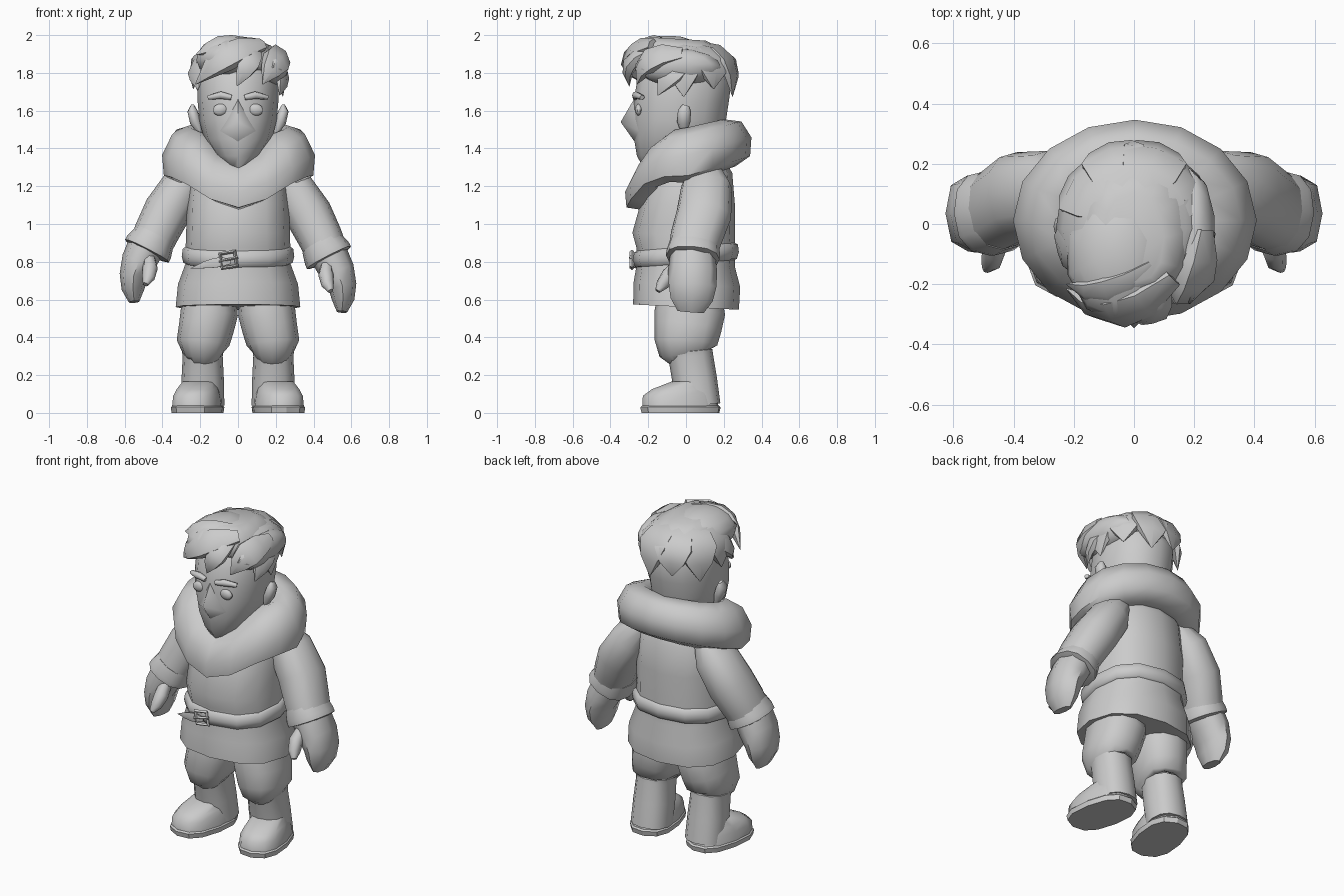
import bpy, bmesh, math
from mathutils import Vector, Matrix

cube = bpy.data.objects.get("Cube")
if cube:
    bpy.data.objects.remove(cube, do_unlink=True)

grey = bpy.data.materials.new("light_grey")
grey.use_nodes = True
grey.diffuse_color = (0.6, 0.6, 0.6, 1)
grey.node_tree.nodes["Principled BSDF"].inputs["Base Color"].default_value = (0.6, 0.6, 0.6, 1)


def finish(name, bm, angle=55):
    bmesh.ops.recalc_face_normals(bm, faces=bm.faces)
    me = bpy.data.meshes.new(name)
    bm.to_mesh(me)
    bm.free()
    ob = bpy.data.objects.new(name, me)
    bpy.context.collection.objects.link(ob)
    me.materials.append(grey)
    bpy.ops.object.select_all(action='DESELECT')
    ob.select_set(True)
    bpy.context.view_layer.objects.active = ob
    bpy.ops.object.shade_smooth_by_angle(angle=math.radians(angle))
    return ob


def loft(name, rings, closed=False, angle=55):
    """Skin a list of equal rings; cap the ends unless closed."""
    bm = bmesh.new()
    rows = [[bm.verts.new(p) for p in r] for r in rings]
    n = len(rows[0])
    pairs = list(zip(rows, rows[1:])) + ([(rows[-1], rows[0])] if closed else [])
    for a, b in pairs:
        for i in range(n):
            j = (i + 1) % n
            bm.faces.new((a[i], a[j], b[j], b[i]))
    if not closed:
        bm.faces.new(rows[0])
        bm.faces.new(rows[-1])
    return finish(name, bm, angle)


def spow(v, p):
    return math.copysign(abs(v) ** p, v) if abs(v) > 1e-6 else 0


def ring(c, u, v, n=12, p=0.85):
    out = []
    for i in range(n):
        a = 2 * math.pi * i / n - math.pi / 2
        out.append(c + u * spow(math.cos(a), p) + v * spow(math.sin(a), p))
    return out


def stack(name, rows, x=0, slope=0, p=0.85, angle=55):
    """Upright body from rows of (z, centre y, half width, half depth)."""
    return loft(name, [ring(Vector((x, cy, z)), Vector((rx, 0, 0)), Vector((0, ry, ry * slope)), 12, p)
                       for z, cy, rx, ry in rows], angle=angle)


def tube(name, rows, n=12, p=0.85):
    """Limb along a path of (point, in-plane radius, depth radius)."""
    pts = [Vector(r[0]) for r in rows]
    rings = []
    for i, (c, r1, r2) in enumerate(rows):
        d = (pts[min(i + 1, len(pts) - 1)] - pts[max(i - 1, 0)]).normalized()
        u = Vector((0, 1, 0)).cross(d).normalized()
        rings.append(ring(pts[i], u * r1, d.cross(u) * r2, n, p))
    return loft(name, rings)


def ball(name, loc, size, rot=0):
    bm = bmesh.new()
    bmesh.ops.create_uvsphere(bm, u_segments=10, v_segments=8, radius=1)
    bm.transform(Matrix.Translation(loc) @ Matrix.Rotation(rot, 4, 'Y') @ Matrix.Diagonal((*size, 1)))
    return finish(name, bm)


def lock(name, root, mid, tip, w, t, centre=(0, 0, 1.72)):
    """Pointed leaf-shaped strand curving over the head."""
    a, b, c = (Vector(q) for q in (root, mid, tip))
    rings = []
    for i, k in enumerate((0.45, 0.85, 1, 0.68, 0.03)):
        s = i / 4
        pt = a * (2 * s * s - 3 * s + 1) + b * (4 * s - 4 * s * s) + c * (2 * s * s - s)
        d = (a * (4 * s - 3) + b * (4 - 8 * s) + c * (4 * s - 1)).normalized()
        side = d.cross(pt - Vector(centre)).normalized()
        rings.append(ring(pt, side * w * k, side.cross(d) * t * k, 6, 1))
    return loft(name, rings, angle=50)


# Tunic and belt
stack("tunic", [(.56, 0, .33, .28), (.68, .005, .318, .282), (.79, 0, .278, .258),
                (.86, 0, .278, .262), (.94, -.012, .275, .272), (1.1, .01, .27, .25), (1.28, .03, .25, .215),
                (1.4, .02, .16, .16)], slope=-.05)
stack("belt", [(.785, 0, .27, .25), (.795, 0, .29, .27), (.83, 0, .298, .28), (.87, 0, .292, .275),
               (.885, 0, .27, .25)], slope=.08)
lock("belt_tail", (-.04, -.285, .80), (-.12, -.28, .795), (-.25, -.24, .765), .03, .012, (0, 0, .8))
frame = [ring(Vector((-.05, -.286, .81)) + Vector((math.cos(a), 0, math.sin(a))) * .055,
              Vector((math.cos(a), 0, math.sin(a))) * .012, Vector((0, .012, 0)), 4, 1)
         for a in (math.pi * (k / 2 + .3) for k in range(4))]
loft("belt_buckle", frame, closed=True, angle=20)
tube("buckle_prong", [((.0, -.293, .825), .008, .008), ((-.1, -.293, .80), .006, .006)], 4)

# Thick fur collar, dipping to a point at the front
collar = []
for k in range(16):
    a = 2 * math.pi * k / 16 - math.pi / 2
    c, s = math.cos(a), math.sin(a)
    z = 1.365 + (.065 * s if s > 0 else -.165 * s ** 4)
    out = Vector((c, s, .25 * s)).normalized()
    up = Vector((-.2 * c, -.25 * s, 1)).normalized()
    collar.append(ring(Vector((.287 * c + .003, .012 + .22 * s, z)), out * .118, up * (.15 - .022 * abs(s)), 8, .88))
loft("fur_collar", collar, closed=True)

# Head and face
stack("head", [(1.29, -.12, .05, .1), (1.36, -.07, .12, .19), (1.45, -.045, .18, .23), (1.55, -.035, .205, .247),
               (1.65, -.025, .214, .252), (1.75, -.01, .214, .25), (1.87, 0, .19, .2), (1.94, 0, .1, .1)], p=.92)
bm = bmesh.new()
nose = [bm.verts.new(q) for q in ((0, -.27, 1.67), (-.1, -.245, 1.49), (0, -.268, 1.43), (.1, -.245, 1.49),
                                  (0, -.346, 1.54))]
for i in range(4):
    bm.faces.new((nose[i], nose[(i + 1) % 4], nose[4]))
bm.faces.new(nose[:4])
finish("nose", bm, 80)
for s, side in ((1, "left"), (-1, "right")):
    ball(side + "_eye", (s * .093, -.25, 1.605), (.042, .02, .032), s * .15)
    tube(side + "_eyebrow", [((s * .035, -.268, 1.67), .014, .015), ((s * .09, -.266, 1.682), .02, .02),
                             ((s * .155, -.232, 1.67), .012, .014)], 8)
    tube(side + "_ear", [((s * .2, -.01, 1.48), .012, .015), ((s * .225, -.012, 1.54), .03, .035),
                         ((s * .242, -.008, 1.60), .026, .035), ((s * .24, .0, 1.628), .01, .018)], 8)

# Hair: cap, swept masses, hanging locks and fringe
stack("hair_cap", [(1.80, .0, .19, .22), (1.82, -.01, .212, .24), (1.88, -.015, .205, .235),
                   (1.95, -.03, .16, .2), (1.98, -.045, .1, .15)], slope=-.06)
ball("hair_top_mass", (-.055, -.1, 1.885), (.175, .225, .112), -.12)
ball("hair_side_mass", (.185, -.04, 1.83), (.085, .225, .1), .35)
for k in range(6):
    a = math.radians(-5 + 38 * k)
    c, s = math.cos(a), math.sin(a)
    drop = .04 * (k % 2)
    lock("hair_lock", (.08 * c, .09 * s, 1.945), (.202 * c, .005 + .222 * s, 1.86),
         (.238 * c, .01 + .25 * s, 1.675 + drop), .125, .045)
fringe = [((.13, -.18, 1.95), (-.06, -.285, 1.885), (-.225, -.215, 1.74), .085, .05),
          ((.06, -.14, 1.97), (-.09, -.22, 1.95), (-.225, -.2, 1.895), .06, .035),
          ((.1, -.2, 1.92), (.055, -.295, 1.85), (-.005, -.3, 1.73), .065, .04),
          ((.235, -.02, 1.9), (.2, -.19, 1.86), (.13, -.26, 1.74), .085, .05),
          ((-.17, .05, 1.9), (-.21, -.08, 1.83), (-.21, -.16, 1.71), .085, .04),
          ((.18, .05, 1.88), (.23, -.07, 1.8), (.22, -.15, 1.68), .07, .035)]
for f in fringe:
    lock("fringe_lock", *f)

# Arms, cuffs, hands, legs and boots
for s, side in ((1, "left"), (-1, "right")):
    lift = 0 if s > 0 else .035

    def limb(name, rows, dz=0, n=12):
        tube(side + name, [((s * x, y, z + dz), a, b) for x, y, z, a, b in rows], n)

    limb("_arm", [(.21, .095, 1.29, .06, .09), (.285, .108, 1.19, .115, .135), (.375, .095, 1.05, .125, .146),
                  (.435, .055, .93, .118, .138), (.47, .035, .85, .112, .13)], lift * .5)
    limb("_cuff", [(.44, .045, .90, .112, .132), (.47, .038, .845, .13, .143), (.482, .036, .822, .131, .142),
                   (.486, .035, .814, .09, .1)], lift)
    limb("_hand", [(.485, .035, .83, .1, .12), (.525, .035, .75, .093, .13), (.553, .035, .67, .075, .126),
                   (.556, .03, .60, .06, .112), (.55, .025, .535, .028, .07)], lift * 1.5, 8)
    limb("_thumb", [(.47, -.03, .79, .03, .035), (.465, -.09, .73, .04, .04), (.475, -.125, .68, .034, .034),
                    (.49, -.15, .645, .015, .015)], lift, 8)
    limb("_trouser_leg", [(.15, .02, .62, .14, .17), (.152, .02, .53, .152, .187), (.168, .01, .45, .146, .178),
                          (.185, 0, .37, .14, .166), (.182, 0, .32, .11, .142), (.182, .01, .31, .08, .1)])
    stack(side + "_boot_shaft", [(.335, .02, .09, .1), (.325, .02, .11, .12), (.3, .025, .106, .118),
                                 (.18, .045, .112, .118), (.04, .07, .115, .112)], x=s * .187, slope=.1)
    foot = [stack(side + "_boot_foot", [(.03, -.03, .128, .207), (.09, -.035, .121, .198), (.125, -.02, .108, .165),
                                        (.165, .02, .09, .1)], p=.8),
            stack(side + "_boot_sole", [(0, -.03, .13, .21), (.03, -.03, .134, .217), (.038, -.03, .126, .207)],
                  p=.8, angle=30)]
    for ob in foot:
        ob.data.transform(Matrix.Translation((s * .208, 0, 0)) @ Matrix.Rotation(s * .2, 4, 'Z'))
